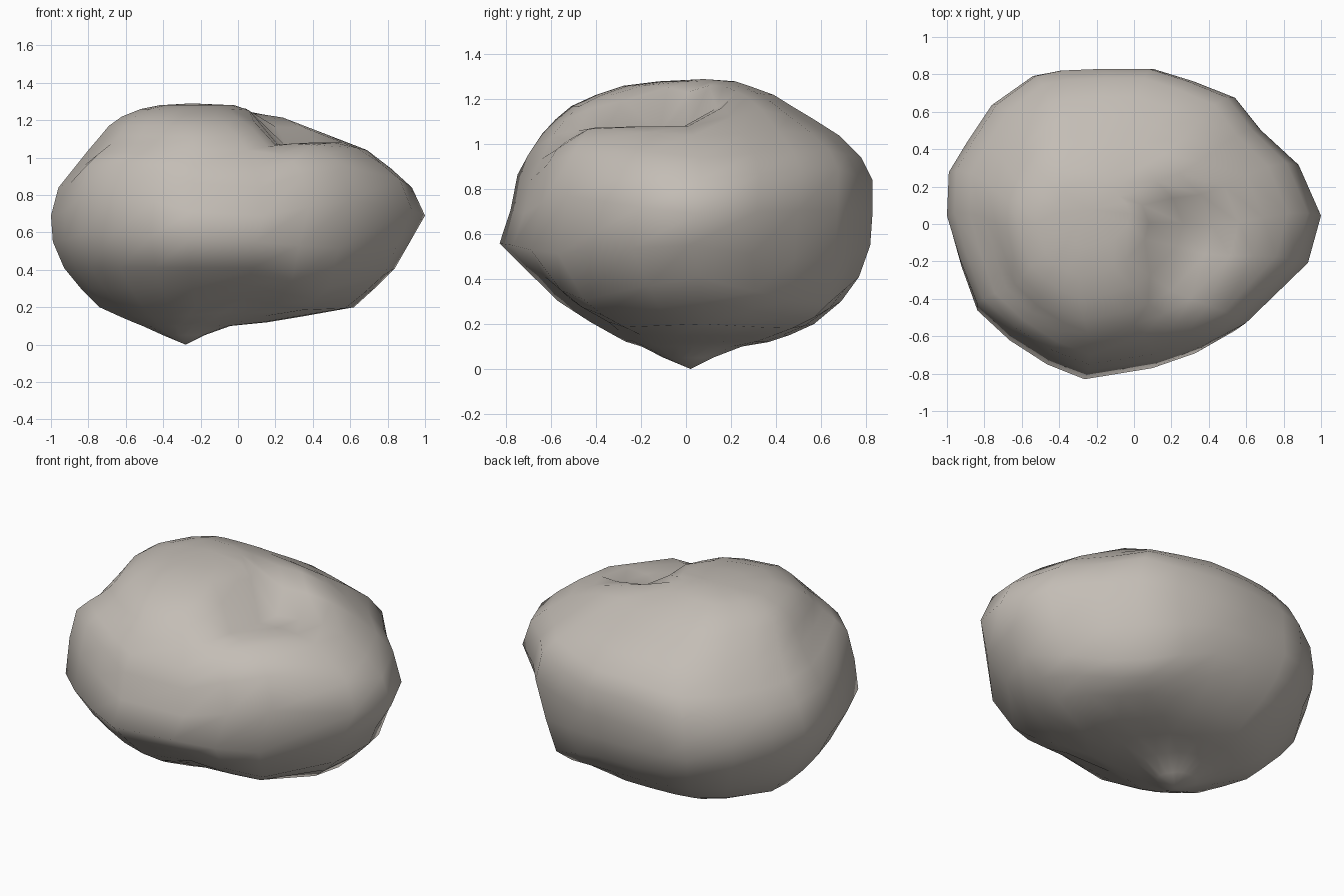
import bpy, bmesh, math

cube = bpy.data.objects.get("Cube")
if cube:
    bpy.data.objects.remove(cube, do_unlink=True)

# Stone colour
stone = bpy.data.materials.new("warm grey stone")
stone.use_nodes = True
colour = (0.55, 0.51, 0.465, 1)
stone.diffuse_color = colour
stone.node_tree.nodes["Principled BSDF"].inputs["Base Color"].default_value = colour

# Widest outline seen from above, counter-clockwise
outline = [(1, .02), (.88, .3), (.68, .49), (.54, .67), (.32, .76), (.1, .83),
           (-.15, .83), (-.39, .82), (-.54, .79), (-.76, .63), (-.89, .43),
           (-.99, .26), (-1, .02), (-.93, -.22), (-.84, -.46), (-.66, -.62),
           (-.45, -.75), (-.24, -.83), (.14, -.77), (.38, -.69), (.6, -.57),
           (.93, -.24)]

# Height, then left-right and front-back extents of each layer
layers = [(.05, -.4, -.18, -.1, .12), (.1, -.51, -.04, -.2, .25),
          (.12, -.56, .16, -.27, .37), (.15, -.63, .34, -.33, .46),
          (.2, -.74, .62, -.43, .57), (.3, -.84, .73, -.57, .69),
          (.41, -.93, .84, -.68, .77), (.55, -.99, .92, -.83, .82),
          (.69, -1, 1, -.78, .83), (.84, -.96, .93, -.75, .83),
          (.94, -.88, .82, -.7, .78), (1.04, -.8, .69, -.64, .68),
          (1.11, -.74, .56, -.58, .57), (1.17, -.69, .42, -.51, .47),
          (1.22, -.62, .26, -.4, .39), (1.26, -.52, .08, -.28, .28),
          (1.28, -.42, -.02, -.12, .22)]

# Lean of each corner (right?, back?): lower and upper shift in height
corners = {(True, True): (-.15, .06), (False, False): (0, .13),
           (True, False): (-.14, .16), (False, True): (.02, -.05)}


def step(a, b, v):
    """Smooth ramp from 0 at a to 1 at b."""
    t = max(0, min(1, (v - a) / (b - a)))
    return t * t * (3 - 2 * t)


def bump(x, y, px, py, rx, ry):
    """Soft round falloff about a point seen from above."""
    return math.exp(-((x - px) / rx) ** 2 - ((y - py) / ry) ** 2)


def lean(u, v, z):
    """Raise or lower the boulder's belly at its corners."""
    low, high = corners[u > 0, v > 0]
    shift = low + (high - low) * step(.4, .8, z)
    fade = step(.12, .45, z) * (1 - step(.8, 1.16, z))
    return z + shift * fade * max(0, min(1, abs(u * v) * 4 - .6))


def settle(x, y, z):
    """Sink the front right shoulder into a lower lobe behind a crease."""
    region = step(.04, .21, x) * (1 - step(0, .24, y))
    lobe = 1.08 - .05 * bump(x, y, .17, 0, .1, .3) - 2.2 * max(0, -.36 - y) ** 2
    z -= max(0, z - lobe) * region
    # Ridge behind the lobe, and a hollow under the front
    z += .05 * bump(x, y, .3, .3, .18, .14) * step(1, 1.1, z)
    z += .05 * bump(x, y, .02, -.42, .2, .16) * (1 - step(.2, .42, z))
    return x, y, z


# Boulder body: stacked layers closed by a point at each end
bm = bmesh.new()
rings = []
for z, x0, x1, y0, y1 in layers:
    ring = []
    for u, v in outline:
        x = x0 + (x1 - x0) * (u + 1) / 2
        y = y0 + (y1 - y0) * (v + .83) / 1.66
        ring.append(bm.verts.new(settle(x, y, lean(u, v, z))))
    rings.append(ring)
count = len(outline)
for low, high in zip(rings, rings[1:]):
    for i in range(count):
        j = (i + 1) % count
        bm.faces.new((low[i], low[j], high[j], high[i]))
foot = bm.verts.new((-.28, .02, 0))
crown = bm.verts.new((-.25, .08, 1.29))
for i in range(count):
    j = (i + 1) % count
    bm.faces.new((foot, rings[0][j], rings[0][i]))
    bm.faces.new((crown, rings[-1][i], rings[-1][j]))
bmesh.ops.recalc_face_normals(bm, faces=bm.faces)
for face in bm.faces:
    face.smooth = True

mesh = bpy.data.meshes.new("boulder")
bm.to_mesh(mesh)
bm.free()
mesh.materials.append(stone)
boulder = bpy.data.objects.new("boulder", mesh)
bpy.context.collection.objects.link(boulder)
